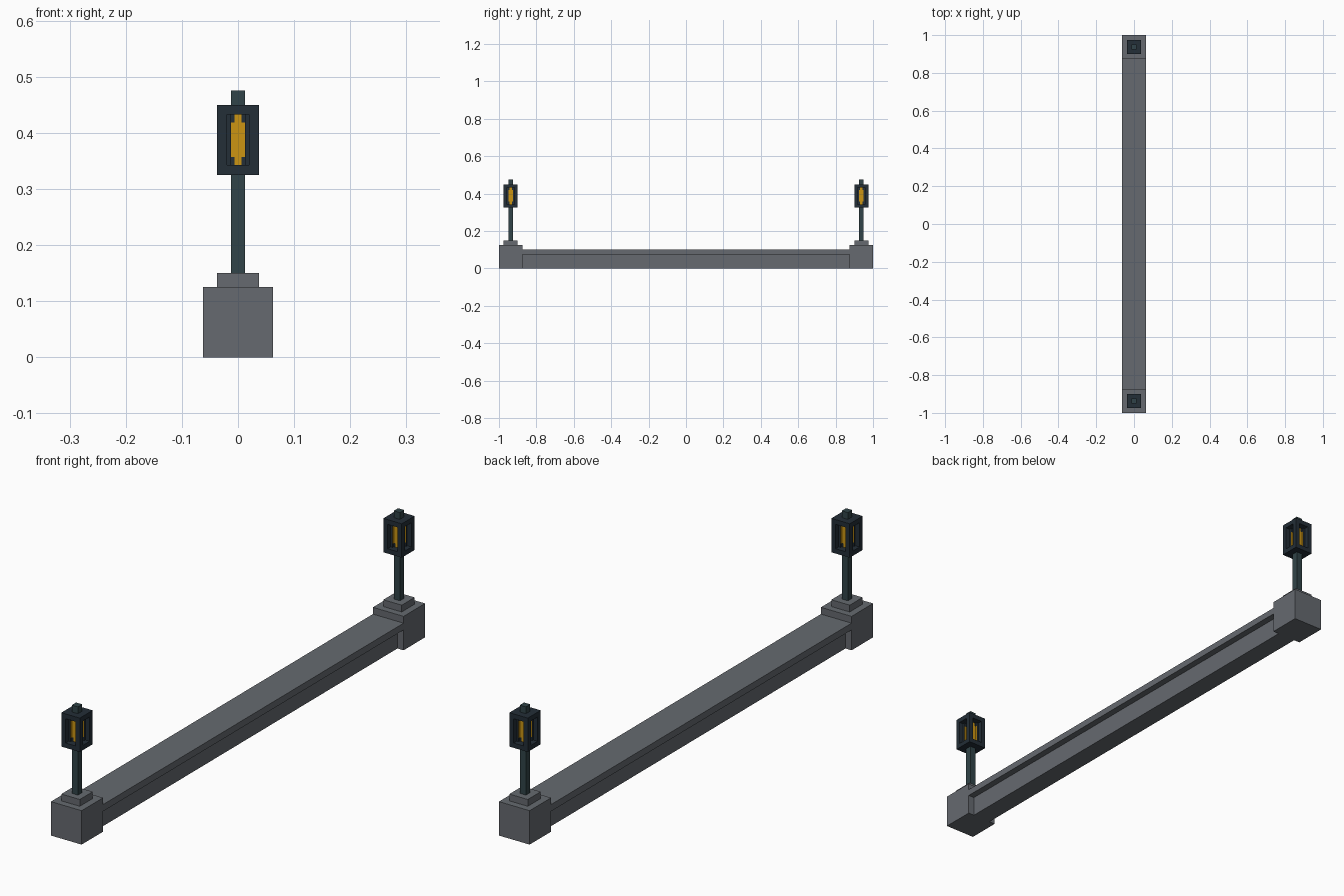
import bpy, bmesh
from mathutils import Vector

cube = bpy.data.objects.get("Cube")
if cube:
    bpy.data.objects.remove(cube, do_unlink=True)


def material(name, rgb):
    """Flat material from 0-255 sRGB values."""
    lin = [((c / 255 + 0.055) / 1.055) ** 2.4 for c in rgb] + [1.0]
    m = bpy.data.materials.new(name)
    m.use_nodes = True
    m.diffuse_color = lin
    bsdf = next(n for n in m.node_tree.nodes if n.type == 'BSDF_PRINCIPLED')
    bsdf.inputs["Base Color"].default_value = lin
    return m


stone = material("grey_stone", (102, 106, 112))
iron = material("green_grey_iron", (49, 68, 72))
dark = material("dark_blue_iron", (35, 46, 55))
glow = material("amber_glow", (204, 149, 18))


def finish(name, bm, mats):
    mesh = bpy.data.meshes.new(name)
    bm.to_mesh(mesh)
    bm.free()
    for m in mats:
        mesh.materials.append(m)
    ob = bpy.data.objects.new(name, mesh)
    bpy.context.collection.objects.link(ob)
    return ob


def box_bmesh(wx, wy, y, z0, z1):
    """Box centred on x = 0, at y, between two heights."""
    bm = bmesh.new()
    bmesh.ops.create_cube(bm, size=1)
    bmesh.ops.scale(bm, vec=(wx, wy, z1 - z0), verts=bm.verts)
    bmesh.ops.translate(bm, vec=(0, y, (z0 + z1) / 2), verts=bm.verts)
    return bm


def box(name, wx, wy, y, z0, z1, mat):
    return finish(name, box_bmesh(wx, wy, y, z0, z1), [mat])


def lantern(name, y):
    """Dark housing with a deep window on each side and a glowing pane."""
    w, z0, z1, frame = 0.075, 0.325, 0.45, 0.025
    bm = box_bmesh(w, w, 0, z0, z1)
    sides = [f for f in bm.faces if abs(f.normal.z) < 0.5]
    # window openings, pushed in towards the core
    bmesh.ops.inset_individual(bm, faces=sides, thickness=frame)
    for f in sides:
        n = f.normal.copy()
        pane = bmesh.ops.extrude_discrete_faces(bm, faces=[f])["faces"][0]
        bmesh.ops.translate(bm, vec=-n * frame, verts=pane.verts)
    bm.normal_update()

    def panes():
        return [f for f in bm.faces if abs(f.normal.z) < 0.5
                and abs(f.normal.dot(f.calc_center_median()) - 0.0125) < 1e-4]

    # cut the panes so that their corners can stay dark
    mid, hw, hh = (z0 + z1) / 2, 0.0063, 0.031
    for s in (-1, 1):
        for co, no in ((Vector((s * hw, 0, 0)), Vector((1, 0, 0))),
                       (Vector((0, s * hw, 0)), Vector((0, 1, 0))),
                       (Vector((0, 0, mid + s * hh)), Vector((0, 0, 1)))):
            fs = [f for f in panes() if abs(f.normal.dot(no)) < 0.5]
            geom = set(fs)
            for f in fs:
                geom.update(f.edges)
                geom.update(f.verts)
            bmesh.ops.bisect_plane(bm, geom=list(geom), plane_co=co, plane_no=no)
            bm.normal_update()
    for f in panes():
        c = f.calc_center_median()
        across = c.x if abs(f.normal.y) > 0.5 else c.y
        if abs(across) < hw or abs(c.z - mid) < hh:
            f.material_index = 1
    bmesh.ops.translate(bm, vec=(0, y, 0), verts=bm.verts)
    finish(name, bm, [dark, glow])


# low wall with an overhanging coping
box("wall", 0.075, 1.75, 0, 0, 0.075, stone)
box("wall_coping", 0.125, 1.75, 0, 0.075, 0.1, stone)

# matching end pier and lamp at both ends
for end, y in (("front", -0.9375), ("back", 0.9375)):
    box(end + "_pier", 0.125, 0.125, y, 0, 0.125, stone)
    box(end + "_pier_cap", 0.075, 0.075, y, 0.125, 0.15, stone)
    box(end + "_lamp_post", 0.025, 0.025, y, 0.15, 0.325, iron)
    lantern(end + "_lantern", y)
    box(end + "_lantern_cap", 0.025, 0.025, y, 0.45, 0.475, iron)
